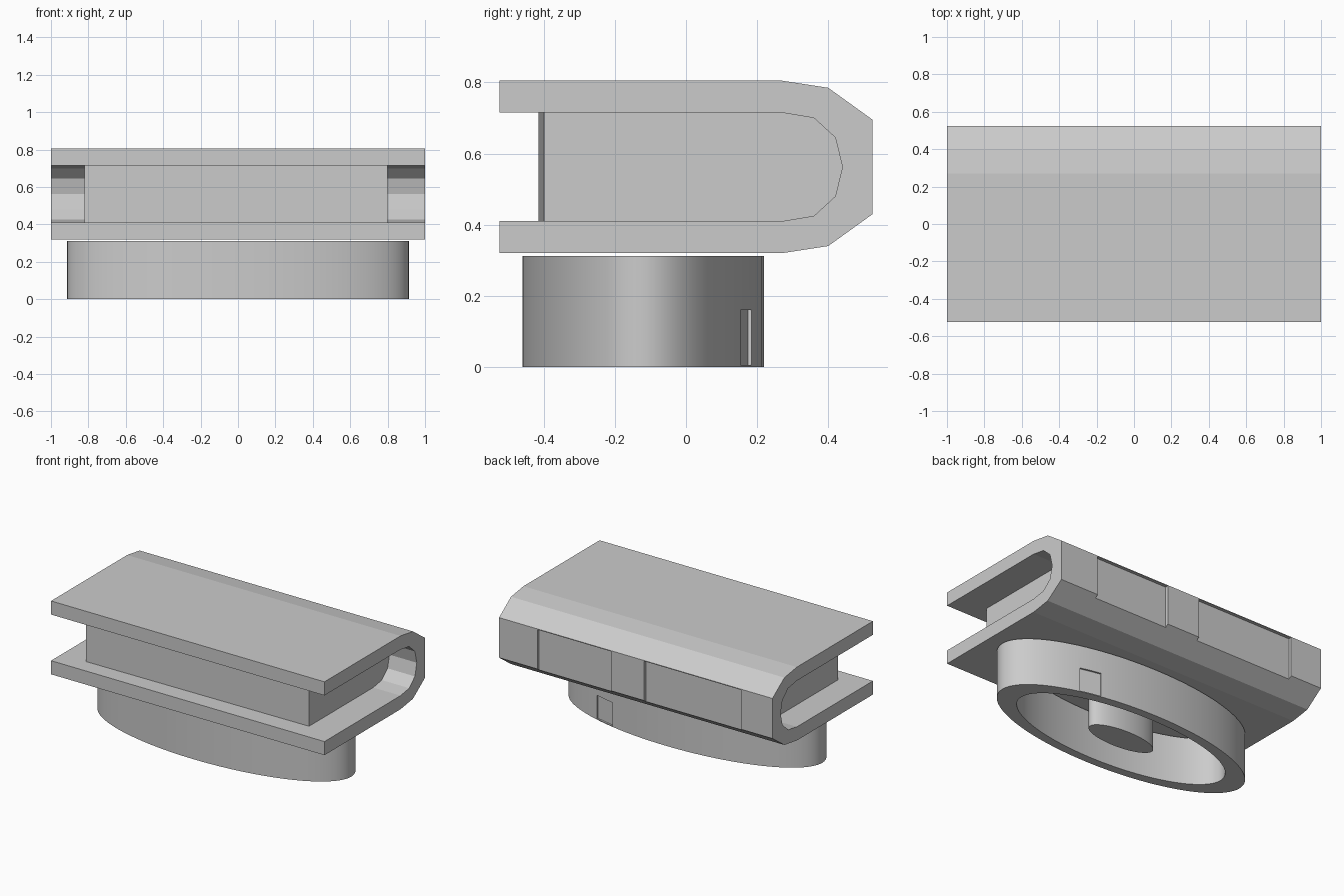
import bpy, bmesh, math

if "Cube" in bpy.data.objects:
    bpy.data.objects.remove(bpy.data.objects["Cube"])

def from_bmesh(name, bm):
    bmesh.ops.recalc_face_normals(bm, faces=bm.faces)
    me = bpy.data.meshes.new(name)
    bm.to_mesh(me)
    bm.free()
    ob = bpy.data.objects.new(name, me)
    bpy.context.collection.objects.link(ob)
    return ob

def extrude(name, pts, vec, to3d):
    """Fill a 2D outline and extrude it along vec."""
    bm = bmesh.new()
    face = bm.faces.new([bm.verts.new(to3d(*p)) for p in pts])
    new = bmesh.ops.extrude_face_region(bm, geom=[face])["geom"]
    bmesh.ops.translate(bm, vec=vec, verts=[v for v in new if isinstance(v, bmesh.types.BMVert)])
    return from_bmesh(name, bm)

def box(name, loc, size, rot=0):
    bpy.ops.mesh.primitive_cube_add(size=1, location=loc, rotation=(0, 0, rot))
    ob = bpy.context.object
    ob.name, ob.scale = name, size
    return ob

def cut(target, cutter):
    cutter.hide_render = True
    mod = target.modifiers.new("cut", 'BOOLEAN')
    mod.operation, mod.object, mod.solver = 'DIFFERENCE', cutter, 'EXACT'
    bpy.context.view_layer.objects.active = target
    bpy.ops.object.modifier_apply(modifier=mod.name)
    bpy.data.objects.remove(cutter)

def smooth(ob):
    bpy.ops.object.select_all(action='DESELECT')
    ob.select_set(True)
    bpy.context.view_layer.objects.active = ob
    bpy.ops.object.shade_smooth_by_angle(angle=math.radians(30))

def mirrored(half, mid):
    """Complete an upper half outline by mirroring it in z about mid."""
    return half + [(y, 2 * mid - z) for y, z in reversed(half) if abs(z - mid) > 1e-4]

MID = 0.5625
outer = mirrored([(-0.525, 0.805), (0.27, 0.805), (0.40, 0.785), (0.525, 0.695)], MID)
inner = mirrored([(0.27, 0.715), (0.36, 0.70), (0.42, 0.645), (0.44, MID)], MID)

# U-shaped shell, open at the front
u_profile = outer + [(-0.525, 0.41)] + inner[::-1] + [(-0.525, 0.715)]
shell = extrude("folded_shell", u_profile, (2, 0, 0), lambda y, z: (-1, y, z))

# Two shallow panels recessed into the back
for x0, x1 in ((0.18, 0.72), (-0.77, -0.06)):
    cut(shell, box("panel_cutter", ((x0 + x1) / 2, 0.555, 0.545), (x1 - x0, 0.1, 0.29)))

# Core block between the plates, with its front slightly skewed
core = extrude("core_block", [(-0.415, 0.715)] + inner + [(-0.415, 0.41)],
               (1.62, 0, 0), lambda y, z: (-0.82, y, z))
for v in core.data.vertices:
    if v.co.x > 0 and v.co.y < 0:
        v.co.y = -0.40

# Oval base ring and centre post
RX, RY, CY, TOP, N = 0.913, 0.34, -0.12, 0.312, 96

def oval(scale):
    return [(RX * scale * math.cos(2 * math.pi * i / N),
             CY + RY * scale * math.sin(2 * math.pi * i / N)) for i in range(N)]

bm = bmesh.new()
loops = [[bm.verts.new((x, y, z)) for x, y in oval(s)]
         for s, z in ((1, 0), (1, TOP), (0.84, TOP), (0.84, 0))]
for a, b in zip(loops, loops[1:] + loops[:1]):
    for i in range(N):
        j = (i + 1) % N
        bm.faces.new((a[i], a[j], b[j], b[i]))
ring = from_bmesh("base_ring", bm)

# Small notch in the back of the ring
cut(ring, box("notch_cutter", (0.48, 0.188, 0.083), (0.14, 0.06, 0.155), -0.22))
smooth(ring)

post = extrude("centre_post", oval(0.26), (0, 0, TOP), lambda x, y: (x, y, 0))
smooth(post)
